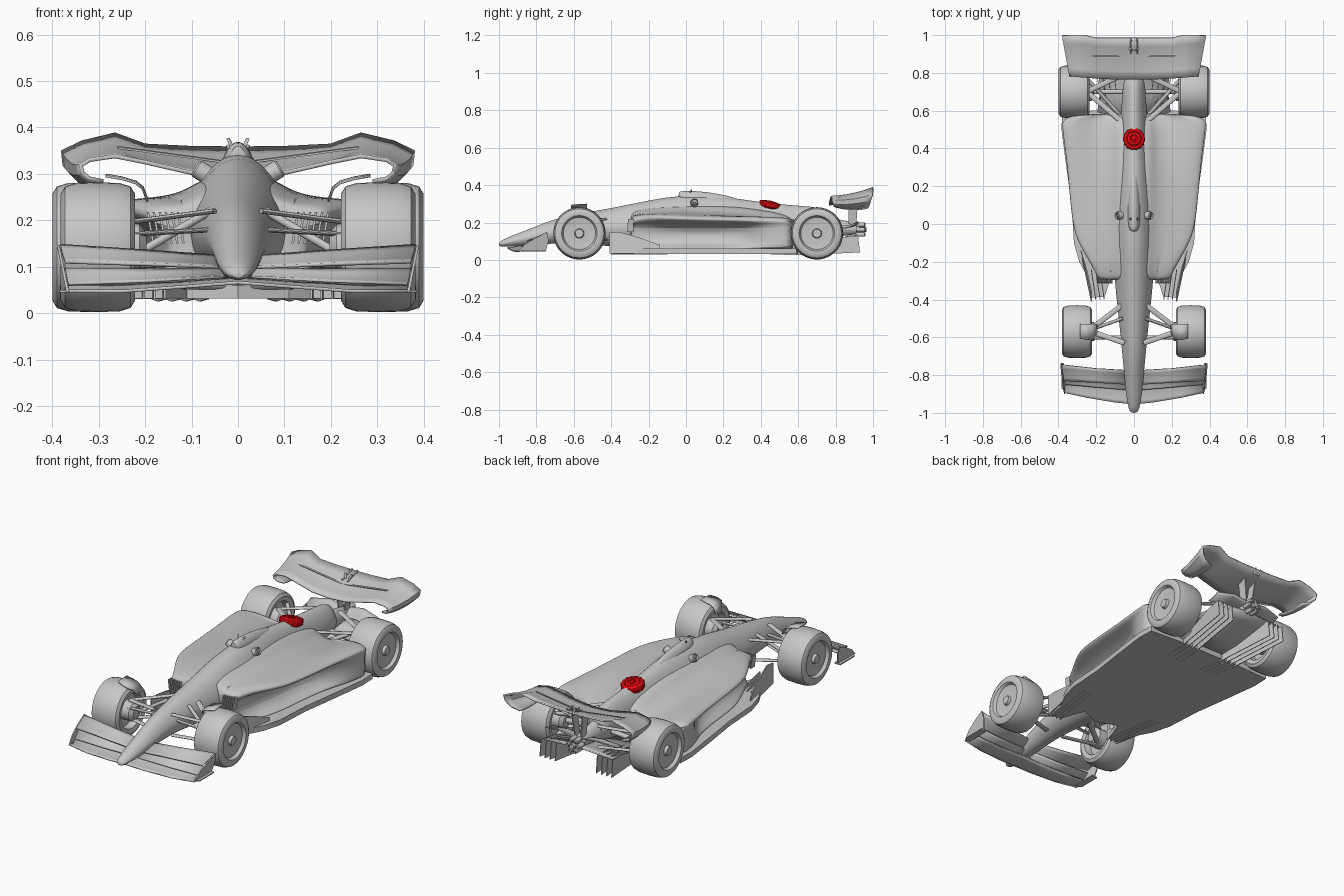
import bpy, bmesh, math
from mathutils import Vector

cube = bpy.data.objects.get("Cube")
if cube:
    bpy.data.objects.remove(cube)


def material(name, rgb):
    m = bpy.data.materials.new(name)
    m.use_nodes = True
    m.diffuse_color = (*rgb, 1)
    m.node_tree.nodes["Principled BSDF"].inputs["Base Color"].default_value = (*rgb, 1)
    return m


GREY = material("plain grey", (0.57, 0.57, 0.57))
RED = material("cap red", (0.8, 0.003, 0.006))


def build(name, bm, mat=GREY, mirror=False, subsurf=0, thick=0, angle=35):
    """Turn a bmesh into a shaded object with the usual modifiers."""
    bmesh.ops.recalc_face_normals(bm, faces=bm.faces)
    mesh = bpy.data.meshes.new(name)
    bm.to_mesh(mesh)
    bm.free()
    ob = bpy.data.objects.new(name, mesh)
    bpy.context.collection.objects.link(ob)
    mesh.materials.append(mat)
    if mirror:
        ob.modifiers.new("Mirror", 'MIRROR')
    if subsurf:
        s = ob.modifiers.new("Smooth", 'SUBSURF')
        s.levels = s.render_levels = subsurf
    if thick:
        t = ob.modifiers.new("Thickness", 'SOLIDIFY')
        t.thickness, t.offset = thick, 0
    bpy.ops.object.select_all(action='DESELECT')
    bpy.context.view_layer.objects.active = ob
    ob.select_set(True)
    bpy.ops.object.shade_smooth_by_angle(angle=math.radians(angle))
    return ob


def loft(name, rows, closed=True, **kw):
    """Skin a list of equal-length point rows."""
    bm = bmesh.new()
    vs = [[bm.verts.new(p) for p in row] for row in rows]
    n = len(vs[0])
    for a, b in zip(vs, vs[1:]):
        for i in range(n if closed else n - 1):
            j = (i + 1) % n
            bm.faces.new((a[i], a[j], b[j], b[i]))
    if closed:
        bm.faces.new(vs[0])
        bm.faces.new(vs[-1])
    return build(name, bm, **kw)


def prism(name, pts, depth, **kw):
    """Extrude a flat outline along a vector."""
    bm = bmesh.new()
    f = bm.faces.new([bm.verts.new(p) for p in pts])
    g = bmesh.ops.extrude_face_region(bm, geom=[f])
    bmesh.ops.translate(bm, vec=depth, verts=[v for v in g["geom"] if isinstance(v, bmesh.types.BMVert)])
    return build(name, bm, **kw)


def bar(name, a, b, r=0.008, flat=1.0, seg=12):
    """Mirrored round or flattened rod between two points."""
    a, b = Vector(a), Vector(b)
    along = (b - a).normalized()
    side = along.cross((0, 0, 1)).normalized()
    up = side.cross(along)
    ring = [math.tau * i / seg for i in range(seg)]
    return loft(name, [[end + side * r * math.cos(t) + up * r * flat * math.sin(t) for t in ring]
                       for end in (a, b)], mirror=True)


def lathe(name, profile, centre, axis, seg=40, **kw):
    """Revolve (radius, offset) pairs round an axis."""
    q = Vector(axis).to_track_quat('Z', 'Y')
    rows = [[Vector(centre) + q @ Vector((r * math.cos(math.tau * i / seg), r * math.sin(math.tau * i / seg), h))
             for i in range(seg)] for r, h in profile]
    return loft(name, rows, **kw)


def egg(y, w, zb, zt, n=24):
    """Body section that narrows towards the top."""
    ring = [math.tau * i / n for i in range(n)]
    return [(w * math.cos(t) * (1 - .2 * max(0, math.sin(t))), y,
             (zb + zt) / 2 + (zt - zb) / 2 * math.sin(t)) for t in ring]


# Central body: nose, cockpit cover and spine
body = [(-1.0, .014, .075, .09), (-.985, .028, .07, .108), (-.9, .044, .072, .142),
        (-.8, .052, .078, .18), (-.7, .062, .09, .222), (-.55, .076, .09, .252),
        (-.4, .094, .07, .277), (-.2, .112, .05, .32), (-.03, .116, .05, .349),
        (.2, .1, .05, .344), (.4, .082, .05, .307), (.6, .068, .08, .291),
        (.74, .06, .11, .28), (.78, .05, .12, .25)]
loft("central_body", [egg(*s) for s in body], subsurf=1)
loft("air_box", [egg(*s) for s in [(-.04, .014, .33, .362), (-.025, .03, .3, .37), (.06, .036, .28, .369),
                                   (.16, .034, .27, .357), (.3, .024, .25, .328)]], subsurf=1)
loft("rear_crash_structure", [egg(*s) for s in [(.7, .05, .11, .24), (.85, .035, .13, .21), (.93, .025, .14, .19)]])

# Side pods blended into the body, with scooped flanks: y, width, root height, valley, edge height, undercut
pods = [(-.3, .185, .232, .226, .215, .14), (-.28, .196, .25, .238, .23, .15), (-.2, .235, .268, .25, .242, .165),
        (-.1, .298, .275, .25, .24, .18), (0, .328, .28, .25, .236, .2), (.15, .342, .28, .24, .232, .21),
        (.3, .356, .27, .23, .23, .25), (.4, .368, .255, .215, .228, .34), (.52, .384, .235, .195, .226, .375),
        (.59, .382, .2, .18, .215, .375)]
rows = []
for y, w, zs, zv, ze, u in pods:
    half = [(.07, zs + .012), (.1, zs - .006), (.13, (zs + zv) / 2 - .005), (.55 * w, zv), (.8 * w, ze + .006),
            (.95 * w, ze), (w, ze - .012), (.99 * w, ze - .03), (u, .18), (u, .1), (u + .4 * (w - u), .068), (.9 * w, .05)]
    right = [(x, y, z) for x, z in half]
    rows.append([(0, y, zs + .015)] + right + [(0, y, .05)] + [(-x, y, z) for x, y, z in reversed(right)])
loft("side_pods", rows, subsurf=2)
for i in range(6):
    x = .115 + .013 * i
    prism("inlet_slat", [(x, -.315, .15), (x + .012, -.31, .218), (x + .012, -.28, .218), (x, -.28, .15)],
          (.005, 0, 0), mirror=True)

# Floor, vanes and diffuser
edge = [(0, -.3), (.11, -.26), (.135, -.32), (.155, -.385), (.222, -.39), (.236, -.3), (.29, -.2), (.318, -.1),
        (.33, .1), (.358, .3), (.384, .5), (.38, .59), (.22, .6), (0, .6)]
prism("floor", [(x, y, .032) for x, y in edge], (0, 0, .028), mirror=True)
vane = [(-.41, .035), (-.41, .145), (-.36, .15), (-.25, .12), (-.14, .08), (-.14, .035)]
prism("outer_turning_vane", [(.222 + .3 * max(0, y + .33), y, z) for y, z in vane], (.006, 0, 0), mirror=True)
for x in (.155, .177, .2):
    low = [(-.4, .03), (-.4, .085), (-.3, .08), (-.1, .04), (-.1, .03)]
    prism("floor_fence", [(x + .15 * (y + .4), y, z) for y, z in low], (.005, 0, 0), mirror=True)
for x in (.105, .135, .165, .195):
    rear = [(.45, .03), (.6, .025), (.93, .04), (.92, .13), (.82, .12), (.6, .06)]
    prism("diffuser_strake", [(x - .025 + .12 * (y - .6), y, z) for y, z in rear], (.004, 0, 0), mirror=True)
loft("diffuser_roof", [[(-w, y, z), (0, y, z + .01), (w, y, z)] for y, z, w in
                       ((.55, .05, .2), (.7, .07, .18), (.85, .11, .19), (.91, .13, .2))], closed=False, thick=.008)

# Wheels: tyre shoulders, dished rim and hub
for label, y, inner, outer in (("front", -.57, .222, .382), ("rear", .7, .236, .4)):
    mid, h = (inner + outer) / 2, (outer - inner) / 2
    tyre = [(.02, -h * .5), (.085, -h * .5), (.092, -h * .94), (.115, -h), (.131, -h * .88), (.138, -h * .6),
            (.14, 0), (.138, h * .6), (.131, h * .88), (.115, h), (.095, h * .97), (.091, h * .9),
            (.086, h * .78), (.04, h * .7), (.026, h * .72), (.022, h * .9), (.008, h * .9)]
    lathe(label + "_wheel", tyre, (mid, y, .142), (1, 0, 0), mirror=True, angle=40)
    lathe(label + "_hub", [(.05, 0), (.05, .06), (.03, .075)], (inner + .05, y, .142), (-1, 0, 0), mirror=True)

# Suspension arms and wheel-top winglets
for z, zi in ((.195, .22), (.1, .11)):
    for y in (-.42, -.63):
        bar("front_wishbone", (.24, -.565, z), (.05, y, zi), .014, .4)
    for y in (.52, .8):
        bar("rear_wishbone", (.25, .7, z), (.04, y, zi), .014, .4)
bar("front_push_rod", (.23, -.56, .12), (.06, -.5, .22), .009)
bar("front_track_rod", (.24, -.6, .17), (.05, -.6, .18), .011, .5)
bar("rear_drive_shaft", (.26, .7, .142), (.03, .7, .16), .013)
bar("rear_pull_rod", (.24, .76, .2), (.06, .56, .14), .01)
loft("wheel_winglet", [[(x, -.615 + d, z), (x, -.53, z + .003)] for x, z, d in
                       ((.195, .24, .04), (.205, .268, .02), (.22, .28, 0), (.25, .289, 0), (.285, .295, .01))],
     closed=False, mirror=True, thick=.005)


def wing(name, spans, camber=.01, thick=.007):
    """Curved blade: each span gives its leading and trailing point."""
    rows = []
    for lead, trail in spans:
        a, b = Vector(lead), Vector(trail)
        rows.append([a.lerp(b, t) - Vector((0, 0, camber * 4 * t * (1 - t))) for t in (0, .2, .4, .6, .8, 1)])
    loft(name, rows, closed=False, mirror=True, thick=thick)


# Front wing: main plane, two flaps and swept end plates
wing("front_main_plane", [((0, -.955, .066), (0, -.86, .075)), ((.1, -.945, .058), (.1, -.855, .067)),
                          ((.25, -.92, .047), (.25, -.84, .058)), ((.365, -.895, .047), (.365, -.83, .058))], .003)
wing("front_lower_flap", [((.03, -.88, .078), (.03, -.825, .096)), ((.2, -.865, .068), (.2, -.82, .094)),
                          ((.365, -.85, .062), (.372, -.81, .096))], .004, .005)
wing("front_upper_flap", [((.03, -.85, .098), (.03, -.775, .122)), ((.2, -.84, .105), (.2, -.765, .134)),
                          ((.372, -.83, .11), (.383, -.745, .146))], .003)
fin = [(-.9, .045), (-.86, .085), (-.8, .12), (-.74, .147), (-.735, .1), (-.75, .047)]
prism("front_end_plate", [(.364 + .2 * (z - .045), y, z) for y, z in fin], (.006, 0, 0), mirror=True)
prism("front_foot_plate", [(.35, -.9, .044), (.385, -.87, .044), (.385, -.75, .044), (.35, -.75, .044)],
      (0, 0, .006), mirror=True)

# Rear wing: one blade that rolls over into the tips
wing("rear_wing", [((0, .765, .295), (0, .985, .355)), ((.1, .765, .302), (.1, .985, .356)),
                   ((.2, .77, .325), (.2, .985, .361)), ((.265, .775, .338), (.265, 1, .385)),
                   ((.32, .78, .33), (.335, 1, .368)), ((.338, .78, .318), (.378, .998, .348)),
                   ((.335, .785, .302), (.374, .99, .32)), ((.32, .79, .29), (.345, .98, .29)),
                   ((.29, .8, .284), (.3, .97, .277))], thick=.009)
prism("rear_wing_slot_strip", [(0, .885, .319), (.26, .885, .354), (.26, .893, .356), (0, .893, .321)],
      (0, 0, .004), mirror=True)
for y in (.92, .965):
    bar("flap_actuator", (.01, y, .335), (.02, y + .01, .362), .006)
bar("flap_link", (.016, .9, .335), (.016, .985, .362), .004)

# Rear supports, low blades and lamp cluster
prism("wing_pylon", [(.012, .87, .18), (.012, .91, .18), (.03, .92, .325), (.03, .87, .305)], (.006, 0, 0), mirror=True)
wing("rear_low_blade", [((0, .84, .17), (0, .92, .19)), ((.1, .84, .18), (.1, .92, .205)),
                        ((.2, .83, .17), (.2, .9, .19))], .006, .006)
for i in range(6):
    t = math.tau * i / 6
    c = (.028 * math.cos(t), .91, .162 + .03 * math.sin(t))
    lathe("rear_lamp", [(.012, 0), (.012, .045), (.008, .05), (.008, .042)], c, (0, 1, 0), seg=16)
lathe("rear_centre_lamp", [(.013, 0), (.013, .055)], (0, .91, .162), (0, 1, 0), seg=16)

# Round side cameras and air box horns
lathe("side_camera", [(.02, -.03), (.02, .01), (.016, .014), (.014, .006), (.007, .006), (.006, .012)],
      (.08, .045, .306), (.8, 0, .5), seg=24, mirror=True)
bar("air_box_horn", (.012, .02, .355), (.021, .03, .376), .005, .4)

# Stepped red cap on the spine
lathe("red_cap", [(.046, -.026), (.056, -.018), (.058, 0), (.053, .008), (.042, .012), (.038, .009), (.034, .013),
                  (.022, .015), (.019, .011), (.012, .011), (.01, .016), (.003, .017)],
      (0, .45, .3), (0, .22, 1), mat=RED)
for i in range(14):
    t = math.tau * i / 14
    c = Vector((.053 * math.cos(t), .45 + .053 * math.sin(t), .3 - .0117 * math.sin(t)))
    lathe("cap_grip", [(.006, -.018), (.006, .004), (.004, .008)], c, (0, .22, 1), seg=10, mat=RED)
